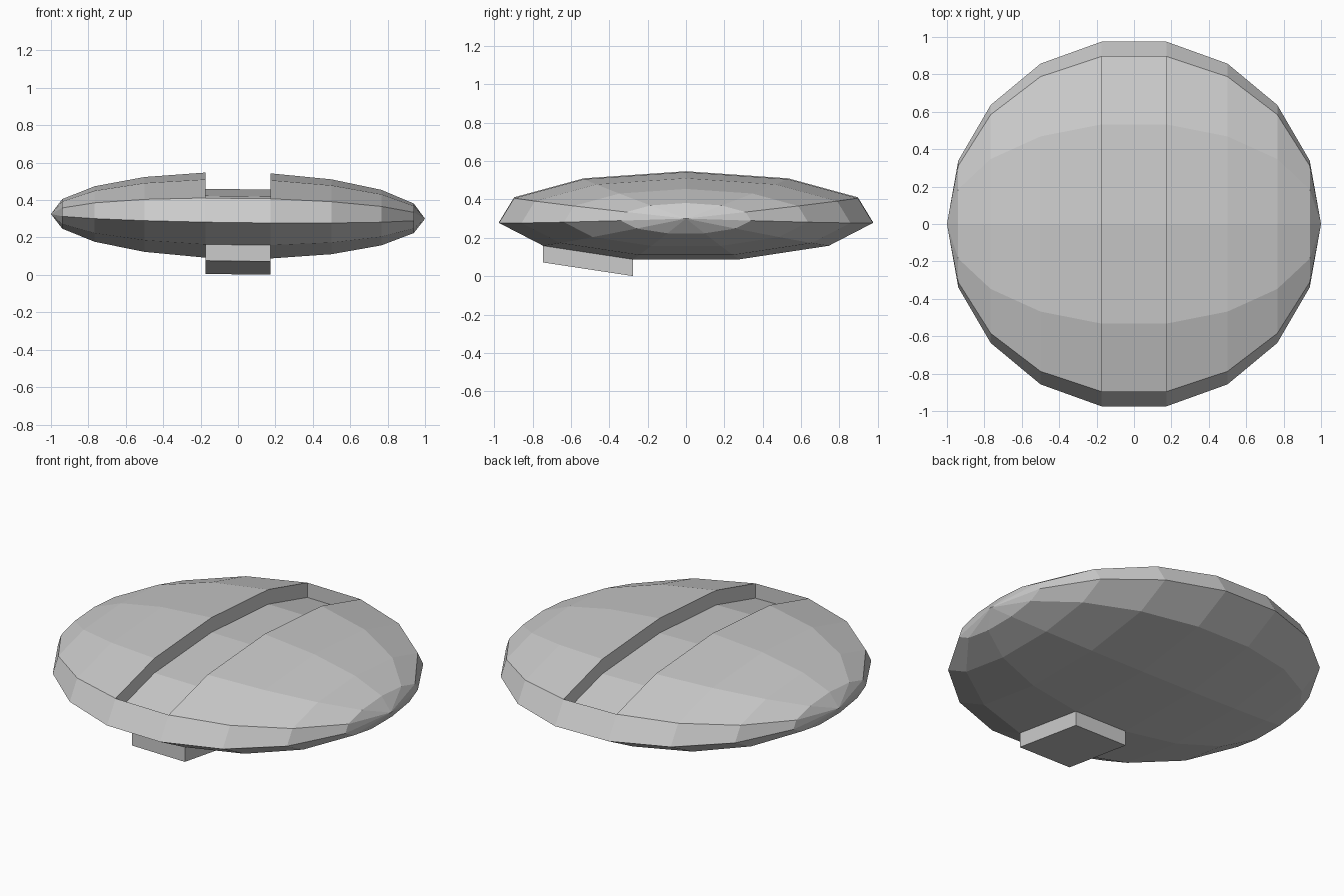
import bpy, bmesh
from math import sin, cos, pi
from mathutils import Vector

if "Cube" in bpy.data.objects:
    bpy.data.objects.remove(bpy.data.objects["Cube"])

SIDES, BANDS = 11, 9
HEIGHT, CENTRE, TILT, STEP = 0.2358, 0.3127, 0.0125, 0.087

bm = bmesh.new()


def point(x, r, a):
    # a is measured from straight up, towards +y; the body leans slightly along x
    return bm.verts.new((x, r * sin(a), CENTRE + HEIGHT * r * cos(a) - TILT * x))


# flattened ball with its poles on the x axis
rings = [[point(-cos(pi * i / BANDS), sin(pi * i / BANDS), 2 * pi * j / SIDES)
          for j in range(SIDES)] for i in range(1, BANDS)]
left, right = point(-1, 0, 0), point(1, 0, 0)
strip = []
for j in range(SIDES):
    k = (j + 1) % SIDES
    bm.faces.new((left, rings[0][k], rings[0][j]))
    bm.faces.new((right, rings[-1][j], rings[-1][k]))
    for i in range(BANDS - 2):
        f = bm.faces.new((rings[i][j], rings[i][k], rings[i + 1][k], rings[i + 1][j]))
        if i == BANDS // 2 - 1:
            strip.append(f)
bmesh.ops.recalc_face_normals(bm, faces=bm.faces)


def push_down(faces):
    ext = bmesh.ops.extrude_face_region(bm, geom=faces)["geom"]
    verts = [v for v in ext if isinstance(v, bmesh.types.BMVert)]
    bmesh.ops.translate(bm, verts=verts, vec=Vector((0, 0, -STEP)))
    old = [f for f in faces if f.is_valid]
    if old:
        bmesh.ops.delete(bm, geom=old, context='FACES')


# sunken slot across the top, and block under the front
slot = [strip[j] for j in (-2, -1, 0, 1)]
block = [f for f in strip if f.calc_center_median().z < CENTRE
         and -0.6 < f.calc_center_median().y < -0.4]
push_down(slot)
push_down(block)
bmesh.ops.recalc_face_normals(bm, faces=bm.faces)

mesh = bpy.data.meshes.new("slotted_disc_body")
bm.to_mesh(mesh)
bm.free()
bpy.context.collection.objects.link(bpy.data.objects.new("slotted_disc_body", mesh))
